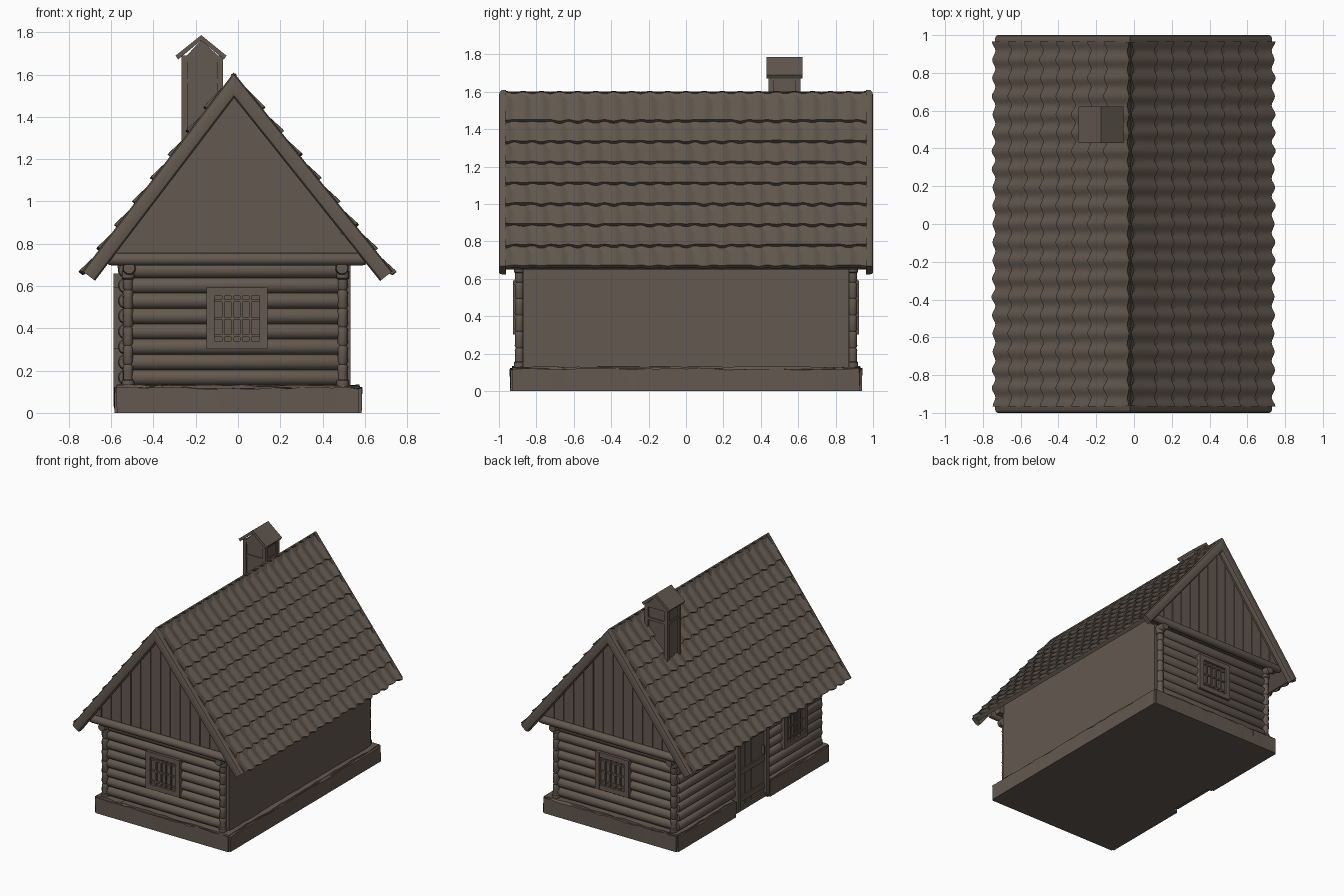
import bpy, bmesh, math, random
from mathutils import Vector

if "Cube" in bpy.data.objects:
    bpy.data.objects.remove(bpy.data.objects["Cube"])

random.seed(4)
wood = bpy.data.materials.new("weathered brown")
wood.diffuse_color = (0.125, 0.099, 0.079, 1)
wood.use_nodes = True
wood.node_tree.nodes["Principled BSDF"].inputs["Base Color"].default_value = wood.diffuse_color


def finish(name, bm):
    bmesh.ops.recalc_face_normals(bm, faces=bm.faces)
    me = bpy.data.meshes.new(name)
    bm.to_mesh(me)
    bm.free()
    me.materials.append(wood)
    ob = bpy.data.objects.new(name, me)
    bpy.context.collection.objects.link(ob)
    return ob


def loft(bm, rings):
    """Closed solid through a list of equally long rings."""
    vs = [[bm.verts.new(p) for p in r] for r in rings]
    n = len(vs[0])
    for a, b in zip(vs, vs[1:]):
        for i in range(n):
            bm.faces.new((a[i], a[(i + 1) % n], b[(i + 1) % n], b[i]))
    bm.faces.new(vs[0])
    bm.faces.new(vs[-1][::-1])


def box(bm, x0, x1, y0, y1, z0, z1):
    loft(bm, [[(x0, y0, z), (x1, y0, z), (x1, y1, z), (x0, y1, z)] for z in (z0, z1)])


def prism(bm, pts, y0, y1):
    loft(bm, [[(x, y, z) for x, z in pts] for y in (y0, y1)])


def lathe(bm, p0, p1, prof, n=14):
    """Round bar from p0 to p1; prof lists (fraction, radius)."""
    p0, p1 = Vector(p0), Vector(p1)
    d = (p1 - p0).normalized()
    u = d.orthogonal().normalized()
    w = d.cross(u)
    loft(bm, [[p0.lerp(p1, t) + r * (math.cos(a) * u + math.sin(a) * w)
               for a in (2 * math.pi * i / n for i in range(n))] for t, r in prof])


def log(bm, p0, p1, r):
    lathe(bm, p0, p1, [(0, r * .85), (.015, r), (.985, r), (1, r * .85)])


# Roof line: s runs down the slope, n points out of it
AX, AZ = -0.02, 1.61
ENDS = {-1: (-0.735, 0.67), 1: (0.73, 0.67)}


def slope(side):
    d = Vector((ENDS[side][0] - AX, ENDS[side][1] - AZ))
    L = d.length
    d /= L
    return d, Vector((-d.y, d.x)) * side, L


def on_roof(side, s, n):
    d, o, L = slope(side)
    return AX + d.x * s + o.x * n, AZ + d.y * s + o.y * n


def mitre(side, n):
    d, o, L = slope(side)
    return -o.x * n / d.x


def under(x, drop=0.09):
    e = ENDS[1 if x > AX else -1]
    return AZ - drop - (x - AX) / (e[0] - AX) * (AZ - e[1])


# Stone plinth, with a gap on the left for the door
def rock(bm, x0, x1, y0, y1):
    part = bmesh.new()
    box(part, x0, x1, y0, y1, 0, 0.13)
    bmesh.ops.bevel(part, geom=[e for e in part.edges if max(v.co.z for v in e.verts) > .05],
                    offset=0.012, segments=2, affect='EDGES')
    for axis in (0, 1):
        lo, hi = (x0, x1) if axis == 0 else (y0, y1)
        k = max(2, int((hi - lo) / 0.07))
        for i in range(1, k):
            co, no = Vector(), Vector()
            co[axis] = lo + (hi - lo) * i / k
            no[axis] = 1
            bmesh.ops.bisect_plane(part, geom=part.verts[:] + part.edges[:] + part.faces[:],
                                   plane_co=co, plane_no=no)
    for v in part.verts:
        if v.co.z > 0.05:
            v.co += Vector((random.uniform(-.004, .004), random.uniform(-.004, .004),
                            random.uniform(-.006, .006)))
    me = bpy.data.meshes.new("tmp")
    part.to_mesh(me)
    part.free()
    bm.from_mesh(me)
    bpy.data.meshes.remove(me)


bm = bmesh.new()
rock(bm, -0.535, 0.585, -0.94, 0.94)
rock(bm, -0.585, -0.35, -0.94, -0.19)
rock(bm, -0.585, -0.35, 0.205, 0.94)
finish("stone_plinth", bm)

# House body with the plain right wall
bm = bmesh.new()
prism(bm, [(-.53, .1), (.533, .1), (.533, under(.533)), (AX, under(AX)), (-.53, under(-.53))], -.872, .872)
finish("wall_core", bm)

# Log walls: front, back and left
bm = bmesh.new()
for i in range(8):
    z = 0.168 + 0.0725 * i
    for y in (-.865, .865):
        log(bm, (-.52, y, z), (.5, y, z), .0385)
    for a, b in ((-.88, -.17), (.19, .88)):
        log(bm, (-.53, a, z), (-.53, b, z), .0385)
log(bm, (-.53, -.2, .69), (-.53, .22, .69), .04)
finish("wall_logs", bm)

# Turned corner posts
bm = bmesh.new()
prof = [(0, .03), (.06, .03), (.07, .023)]
for t in (.2, .36, .52, .68, .84):
    prof += [(t - .06, .023), (t - .02, .025), (t, .019), (t + .02, .025)]
prof += [(.93, .023), (.94, .03), (1, .03)]
for x in (-.52, .495):
    for y in (-.891, .891):
        lathe(bm, (x, y, .12), (x, y, .67), prof)
finish("corner_posts", bm)

# Tie beams under the gables and the wall plates along the sides
bm = bmesh.new()
for s in (-1, 1):
    log(bm, (-.615, s * .935, .727), (.605, s * .935, .727), .03)
for x in (-.515, .492):
    log(bm, (x, -.95, .685), (x, .95, .685), .032)
finish("beams", bm)

# Vertical gable planks
bm = bmesh.new()
w, g = 0.085, 0.003
for s in (-1, 1):
    for i in range(-7, 7):
        a, b = AX + i * w + g, AX + (i + 1) * w - g
        za, zb = under(a, .07), under(b, .07)
        if min(za, zb) > .73:
            prism(bm, [(a, .72), (b, .72), (b, zb), (a, za)], s * .86, s * .925)
    prism(bm, [(-.6, .735), (.57, .735), (AX, under(AX, .07))], s * .86, s * .918)
finish("gable_planks", bm)

# Roof boards and bargeboards
bm = bmesh.new()
for side in (-1, 1):
    L = slope(side)[2]
    prism(bm, [on_roof(side, mitre(side, -.012), -.012), on_roof(side, L - .01, -.012),
               on_roof(side, L - .01, -.045), on_roof(side, mitre(side, -.045), -.045)], -.975, .975)
finish("roof_boards", bm)

bm = bmesh.new()
sec = [(0, .962), (0, .985), (-.006, .996), (-.018, 1), (-.055, 1), (-.067, .996), (-.074, .985), (-.074, .962)]
for side in (-1, 1):
    L = slope(side)[2]
    for f in (-1, 1):
        rings = []
        for end in (0, 1):
            ring = []
            for n, y in sec:
                x, z = on_roof(side, L if end else mitre(side, n), n)
                ring.append((x, f * y, z))
            rings.append(ring)
        loft(bm, rings)
finish("bargeboards", bm)

# Wavy roof tiles in overlapping courses
bm = bmesh.new()
WAVES, STEP = 20, 8
Y0, Y1 = -.966, .966
for side in (-1, 1):
    d, o, L = slope(side)
    edges = [0] + [(AZ - (1.445 - .111 * k)) / -d.y for k in range(8)]
    for a, b in zip(edges, edges[1:]):
        shift = [random.uniform(-.006, .006) for _ in range(WAVES + 1)]
        rows = []
        for j in range(WAVES * STEP + 1):
            c = math.cos(2 * math.pi * j / STEP)
            y = Y0 + (Y1 - Y0) * j / (WAVES * STEP)
            low = b + .007 * c + shift[(j + STEP // 2) // STEP] * (c + 1) / 2
            row = []
            for s, n in ((a, -.014 + .005 * c), (low, .008 + .006 * c), (low, -.016 + .005 * c)):
                x, z = on_roof(side, s, n)
                row.append(bm.verts.new((x, y, z)))
            rows.append(row)
        for p, q in zip(rows, rows[1:]):
            for i in (0, 1):
                bm.faces.new((p[i], q[i], q[i + 1], p[i + 1]))
        for r in (rows[0], rows[-1]):
            bm.faces.new(r)
for y in range(8):  # ridge boards
    y0 = -.966 + y * .2415
    prism(bm, [(AX - .022, 1.565), (AX, 1.602), (AX + .022, 1.565)], y0, y0 + .24)
finish("roof_tiles", bm)


# Windows and door, placed through a wall mapping (along, outwards, up)
def fbox(bm, m, u0, u1, d0, d1, z0, z1):
    p, q = m(u0, d0), m(u1, d1)
    box(bm, *sorted((p[0], q[0])), *sorted((p[1], q[1])), z0, z1)


def front(u, d): return (u, -.902 - d)
def back(u, d): return (u, .902 + d)
def left(u, d): return (-.567 - d, u)


def window(name, m, c):
    bm = bmesh.new()
    h, t, z0, z1 = .145, .038, .302, .592
    fbox(bm, m, c - h + .01, c + h - .01, -.03, .002, z0 + .01, z1 - .01)
    for s in (-1, 1):
        fbox(bm, m, c + s * h, c + s * (h - t), -.03, .022, z0, z1)
    for z in (z0, z1 - t):
        fbox(bm, m, c - h + t, c + h - t, -.03, .02, z, z + t)
    for u in (-.064, -.021, .021, .064):
        fbox(bm, m, c + u - .006, c + u + .006, 0, .014, z0 + t, z1 - t)
    for z in (.365, .447, .53):
        fbox(bm, m, c - h + t, c + h - t, 0, .011, z - .006, z + .006)
    finish(name, bm)


window("front_window", front, -.005)
window("back_window", back, -.005)
window("side_window", left, -.52)

bm = bmesh.new()
for u in (-.185, .165):  # door posts
    fbox(bm, left, u, u + .035, -.05, .022, .03, .66)
fbox(bm, left, -.185, .2, -.05, .02, .62, .66)
fbox(bm, left, -.185, .2, -.05, .012, .02, .05)
for i in range(4):  # door planks
    fbox(bm, left, -.15 + i * .079, -.074 + i * .079, -.05, 0, .05, .62)
fbox(bm, left, -.15, .165, -.05, -.004, .05, .62)
for z in (.09, .3, .53):
    fbox(bm, left, -.145, .16, -.02, .01, z, z + .04)
fbox(bm, left, -.135, -.122, 0, .022, .36, .43)
finish("door", bm)

# Chimney with corner posts, bands and a small gabled cap
bm = bmesh.new()
box(bm, -.255, -.08, .452, .598, 1.2, 1.69)
for x in (-.267, -.098):
    for y in (.441, .583):
        box(bm, x, x + .028, y, y + .028, 1.2, 1.69)
for z in (1.56, 1.66):
    box(bm, -.263, -.074, .445, .607, z, z + .02)
prism(bm, [(-.262, 1.67), (-.076, 1.67), (-.172, 1.765)], .442, .608)
finish("chimney", bm)
bm = bmesh.new()
for e in (-.295, -.055):
    prism(bm, [(-.174, 1.787), (e, 1.69), (e + (.012 if e < -.1 else -.012), 1.672), (-.174, 1.762)], .43, .622)
finish("chimney_cap", bm)

# Smooth shading with kept edges
bpy.ops.object.select_all(action='SELECT')
bpy.context.view_layer.objects.active = bpy.data.objects["wall_logs"]
bpy.ops.object.shade_smooth_by_angle(angle=math.radians(35))
